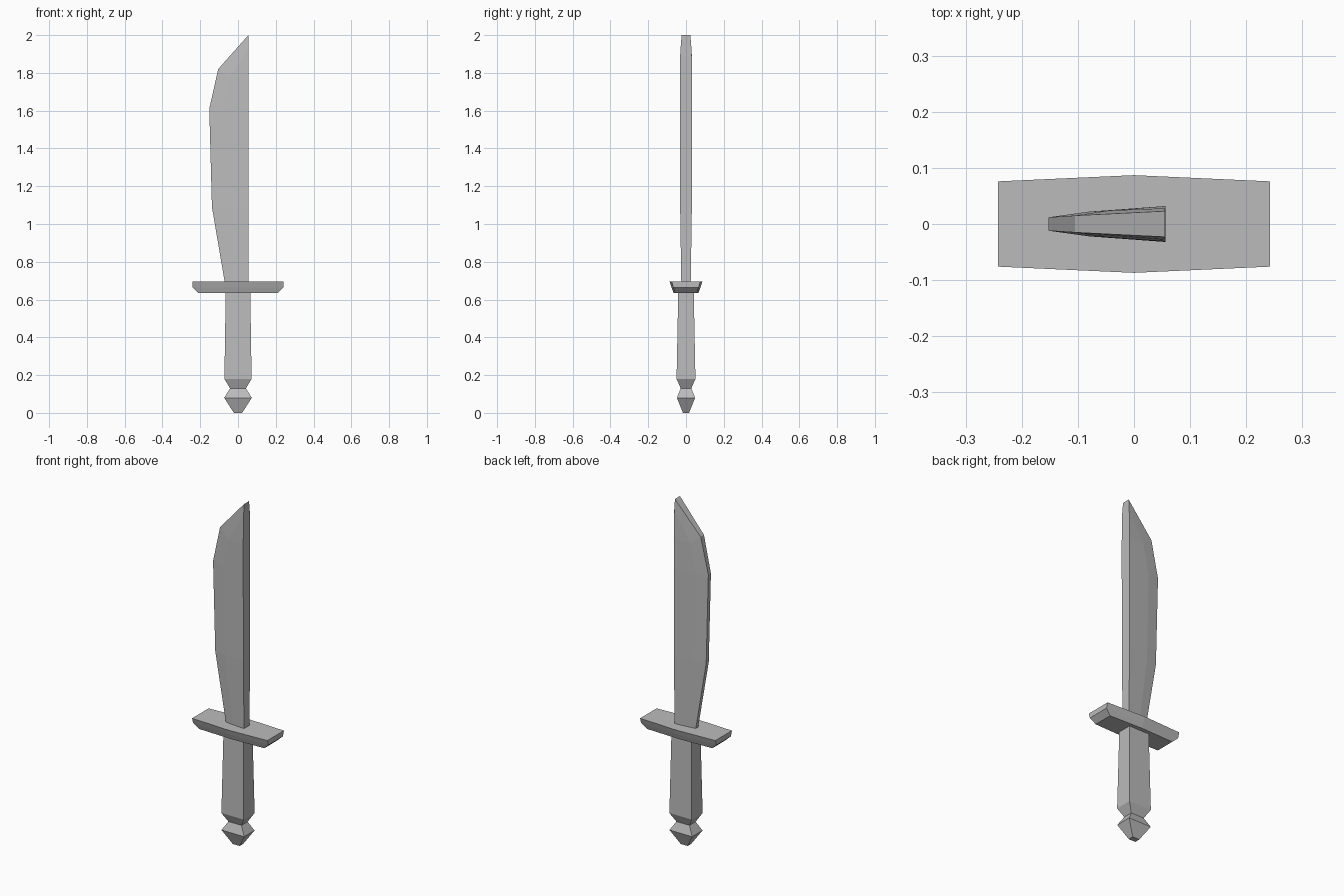
import bpy
import bmesh

cube = bpy.data.objects.get("Cube")
if cube:
    bpy.data.objects.remove(cube, do_unlink=True)

grey = bpy.data.materials.new("plain_grey")
grey.use_nodes = True
colour = (0.5, 0.5, 0.5, 1)
grey.diffuse_color = colour
grey.node_tree.nodes["Principled BSDF"].inputs["Base Color"].default_value = colour


def loft(name, rings):
    """Bridge equal-length rings of points and cap both ends."""
    bm = bmesh.new()
    loops = [[bm.verts.new(p) for p in ring] for ring in rings]
    for low, high in zip(loops, loops[1:]):
        n = len(low)
        for i in range(n):
            j = (i + 1) % n
            bm.faces.new((low[i], low[j], high[j], high[i]))
    bm.faces.new(loops[0][::-1])
    bm.faces.new(loops[-1])
    bmesh.ops.recalc_face_normals(bm, faces=bm.faces[:])
    mesh = bpy.data.meshes.new(name)
    bm.to_mesh(mesh)
    bm.free()
    mesh.materials.append(grey)
    obj = bpy.data.objects.new(name, mesh)
    bpy.context.collection.objects.link(obj)
    return obj


def rectangle(x, y, z):
    return [(-x, -y, z), (x, -y, z), (x, y, z), (-x, y, z)]


def guard_ring(x, y_end, y_mid, z):
    return [(-x, -y_end, z), (0, -y_mid, z), (x, -y_end, z),
            (x, y_end, z), (0, y_mid, z), (-x, y_end, z)]


def blade_ring(edge, ridge, spine):
    """Each argument is (x, half thickness, z)."""
    cols = (edge, ridge, spine)
    return ([(x, -t, z) for x, t, z in cols]
            + [(x, t, z) for x, t, z in reversed(cols)])


# Square grip running down into the pointed pommel
loft("grip_and_pommel", [rectangle(*s) for s in (
    (0.022, 0.016, 0), (0.073, 0.048, 0.08), (0.042, 0.028, 0.13),
    (0.072, 0.05, 0.18), (0.065, 0.041, 0.64))])

# Crossguard with bevelled underside and slightly bowed sides
loft("crossguard", [guard_ring(*s) for s in (
    (0.21, 0.058, 0.065, 0.635), (0.242, 0.067, 0.077, 0.665),
    (0.242, 0.076, 0.087, 0.695))])

# Single-edged blade: blunt cutting edge, shallow ridge, straight thick spine
loft("blade", [blade_ring(*s) for s in (
    ((-0.07, 0.011, 0.69), (-0.02, 0.018, 0.69), (0.056, 0.025, 0.69)),
    ((-0.138, 0.012, 1.09), (-0.07, 0.022, 1.09), (0.056, 0.031, 1.09)),
    ((-0.152, 0.012, 1.61), (-0.08, 0.022, 1.6), (0.056, 0.032, 1.6)),
    ((-0.105, 0.015, 1.82), (-0.045, 0.024, 1.77), (0.056, 0.032, 1.77)),
    ((0.055, 0.023, 2.0), (0.056, 0.028, 1.94), (0.056, 0.031, 1.89)))])
